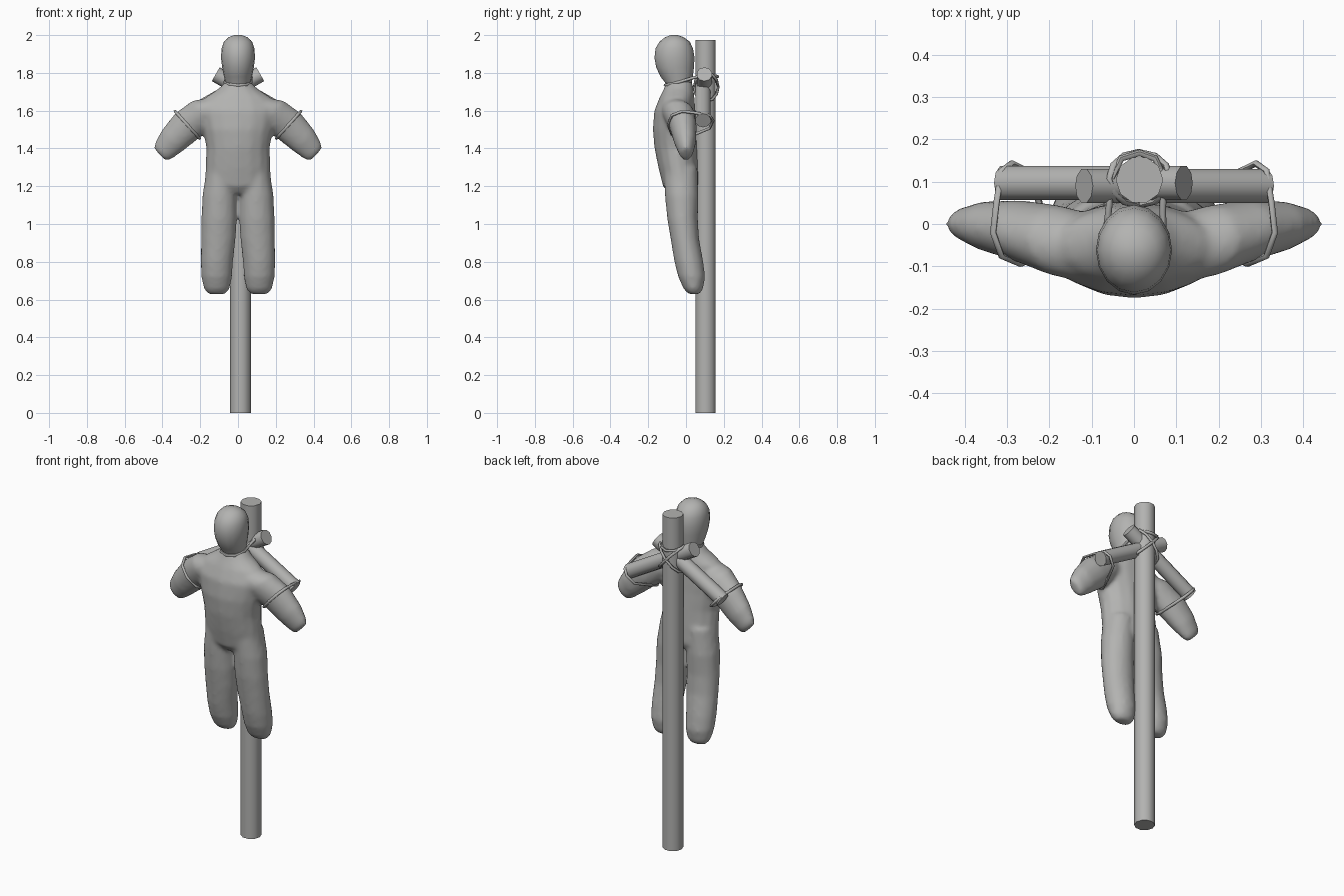
import bpy, bmesh, math
from mathutils import Vector

if "Cube" in bpy.data.objects:
    bpy.data.objects.remove(bpy.data.objects["Cube"])

grey = bpy.data.materials.new("plain_grey")
grey.diffuse_color = (0.45, 0.45, 0.44, 1)
grey.use_nodes = True
grey.node_tree.nodes["Principled BSDF"].inputs["Base Color"].default_value = grey.diffuse_color


def finish(ob, angle=40):
    ob.data.materials.clear()
    ob.data.materials.append(grey)
    bpy.ops.object.select_all(action='DESELECT')
    ob.select_set(True)
    bpy.context.view_layer.objects.active = ob
    bpy.ops.object.shade_smooth_by_angle(angle=math.radians(angle))


def loft(bm, rings, n=16):
    """Skin a closed tube through (centre, half axis u, half axis v) rings."""
    loops = []
    for c, u, v in rings:
        loops.append([bm.verts.new(Vector(c) + Vector(u) * math.cos(2 * math.pi * i / n)
                                   + Vector(v) * math.sin(2 * math.pi * i / n)) for i in range(n)])
    for a, b in zip(loops, loops[1:]):
        for i in range(n):
            j = (i + 1) % n
            bm.faces.new((a[i], a[j], b[j], b[i]))
    bm.faces.new(loops[0][::-1])
    bm.faces.new(loops[-1])


def mesh_object(name, bm):
    bmesh.ops.recalc_face_normals(bm, faces=bm.faces)
    me = bpy.data.meshes.new(name)
    bm.to_mesh(me)
    bm.free()
    ob = bpy.data.objects.new(name, me)
    bpy.context.collection.objects.link(ob)
    return ob


def level(z, cx, hx, y0, y1):
    """Horizontal ring given by its half width and front / back y."""
    return ((cx, (y0 + y1) / 2, z), (hx, 0, 0), (0, (y1 - y0) / 2, 0))


def pole(name, a, b, r):
    a, b = Vector(a), Vector(b)
    d = (b - a).normalized()
    u = d.cross(Vector((0, 1, 0))).normalized()
    v = d.cross(u)
    bm = bmesh.new()
    loft(bm, [(a, u * r, v * r), (b, u * r, v * r)], 10)
    finish(mesh_object(name, bm), 50)


def rope(name, pts, r=0.008):
    cu = bpy.data.curves.new(name, 'CURVE')
    cu.dimensions = '3D'
    cu.bevel_depth = r
    cu.bevel_resolution = 1
    sp = cu.splines.new('POLY')
    sp.points.add(len(pts) - 1)
    for p, q in zip(sp.points, pts):
        p.co = (*q, 1)
    sp.use_cyclic_u = True
    ob = bpy.data.objects.new(name, cu)
    bpy.context.collection.objects.link(ob)
    bpy.ops.object.select_all(action='DESELECT')
    ob.select_set(True)
    bpy.context.view_layer.objects.active = ob
    bpy.ops.object.convert(target='MESH')
    finish(bpy.context.view_layer.objects.active, 60)


# Stuffed body: torso, legs and arms fused into one soft skin
bm = bmesh.new()
loft(bm, [level(z, 0, hx, y0, y1) for z, hx, y0, y1 in (
    (1.16, .15, -.09, .05), (1.2, .18, -.122, .07), (1.3, .172, -.147, .067),
    (1.4, .168, -.167, .062), (1.5, .187, -.176, .055), (1.6, .21, -.168, .05),
    (1.67, .175, -.14, .045), (1.715, .105, -.118, .04), (1.76, .06, -.1, .03))])
for s in (-1, 1):
    loft(bm, [level(z, s * cx, hx, y0, y1) for z, cx, hx, y0, y1 in (
        (.628, .112, .045, .015, .07), (.655, .112, .068, -.012, .09), (.72, .113, .082, -.042, .102),
        (.8, .112, .086, -.062, .092), (.92, .104, .092, -.082, .07), (1.03, .1, .094, -.1, .063),
        (1.15, .097, .092, -.112, .067), (1.3, .085, .08, -.12, .06))])
    loft(bm, [((s * x, y, z), (s * .67 * h, 0, .74 * h), (0, d, 0)) for x, y, z, h, d in (
        (.09, -.06, 1.61, .08, .08), (.18, -.04, 1.585, .092, .085), (.27, -.016, 1.52, .092, .073),
        (.35, -.005, 1.44, .079, .059), (.397, 0, 1.387, .062, .04), (.415, 0, 1.368, .046, .027))])
body = mesh_object("stuffed_body", bm)
rm = body.modifiers.new("fuse", 'REMESH')
rm.mode = 'VOXEL'
rm.voxel_size = 0.012
sm = body.modifiers.new("soften", 'SMOOTH')
sm.factor = 0.5
sm.iterations = 6
bpy.context.view_layer.objects.active = body
body.select_set(True)
for m in ("fuse", "soften"):
    bpy.ops.object.modifier_apply(modifier=m)
finish(body, 80)

# Head: egg shape narrowing to the neck
bm = bmesh.new()
loft(bm, [level(z, 0, hx, y0, y1) for z, hx, y0, y1 in (
    (1.715, .06, -.1, .03), (1.745, .066, -.108, .03), (1.78, .074, -.135, .036),
    (1.83, .084, -.158, .042), (1.88, .09, -.167, .045), (1.93, .087, -.161, .037),
    (1.965, .075, -.14, .02), (1.988, .052, -.112, -.01), (2.0, .02, -.08, -.045))])
finish(mesh_object("head", bm), 80)

# Upright post and the two crossed arm poles
pole("upright_post", (.013, .104, 0), (.013, .104, 1.973), .056)
pole("right_arm_pole", (-.118, .09, 1.793), (.31, .09, 1.548), .042)
pole("left_arm_pole", (.118, .097, 1.793), (-.31, .097, 1.548), .042)

# Ropes tying each arm to its pole
section = ((-.094, 0), (-.075, .068), (-.02, .097), (.05, .085), (.125, .068), (.143, .03),
           (.125, -.025), (.05, -.066), (-.02, -.097), (-.075, -.068))
for s, side in ((-1, "left"), (1, "right")):
    rope(side + "_arm_rope", [(s * (.268 + .67 * p), y, 1.525 + .74 * p) for y, p in section])

# Neck rope running back to the post
rope("neck_rope", [(0, -.11, 1.735), (.045, -.095, 1.738), (.07, -.04, 1.75), (.068, .03, 1.772),
                   (.07, .11, 1.79), (.05, .155, 1.785), (.013, .168, 1.78), (-.03, .155, 1.785),
                   (-.052, .11, 1.79), (-.06, .03, 1.772), (-.07, -.04, 1.75), (-.045, -.095, 1.738)])

# Diagonal lashings crossing behind the post
for s, side in ((-1, "left"), (1, "right")):
    rope(side + "_lashing", [(.013 + .072 * math.cos(t), .107 + .063 * math.sin(t), 1.725 + s * .075 * math.cos(t))
                             for t in (2 * math.pi * i / 12 for i in range(12))])
